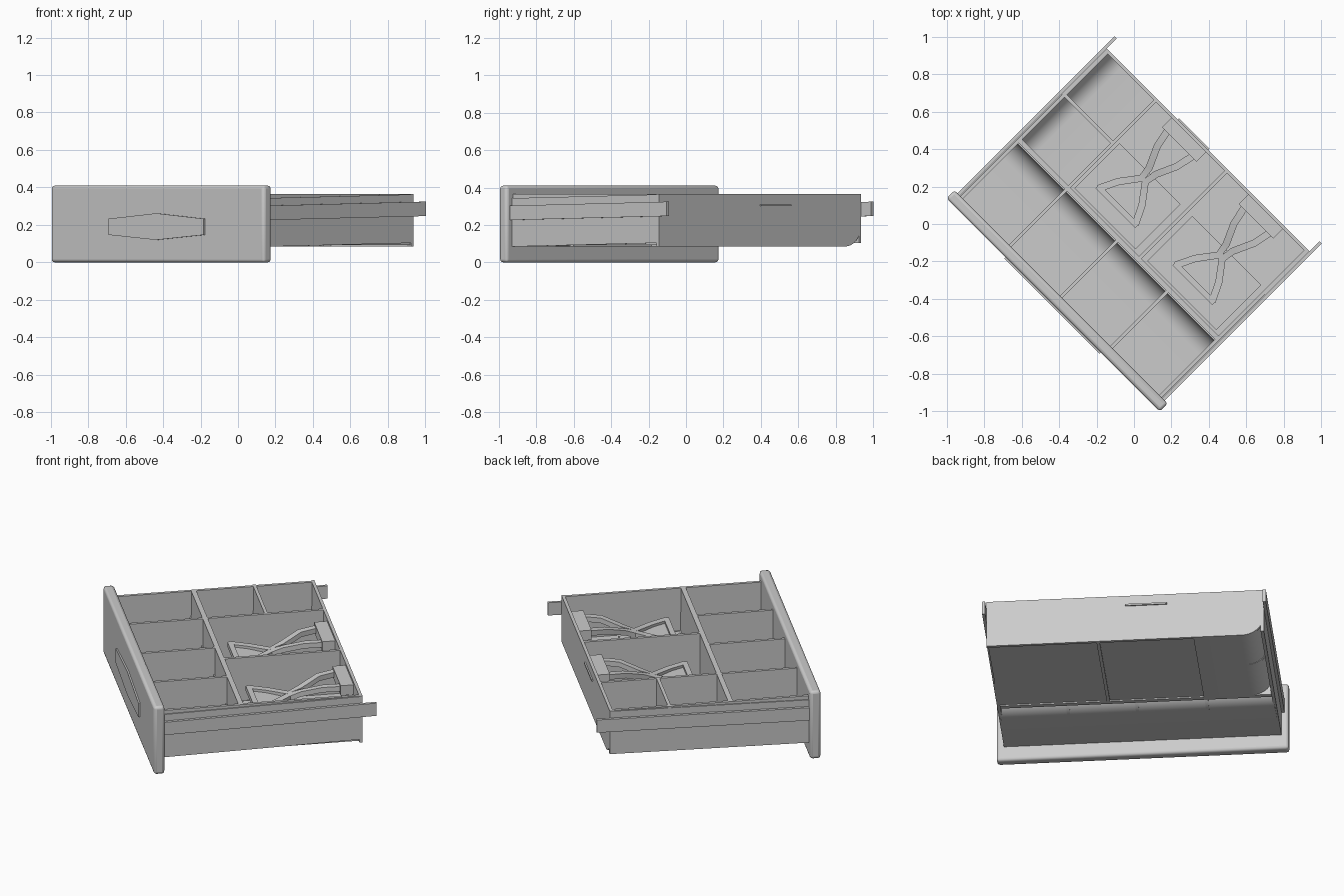
import bpy, bmesh, math
from mathutils import Matrix, Vector

old = bpy.data.objects.get("Cube")
if old:
    bpy.data.objects.remove(old, do_unlink=True)

mat = bpy.data.materials.new("warm_grey")
mat.use_nodes = True
GREY = (0.6, 0.6, 0.6, 1)
mat.diffuse_color = GREY
mat.node_tree.nodes["Principled BSDF"].inputs["Base Color"].default_value = GREY

TURN = Matrix.Rotation(math.radians(-45), 4, 'Z')   # drawer stands diagonally
SLOPE = 0.018                                       # slight rise of the sides to the back

# Main dimensions: half width, front, lateral divider, back, floor, rim
W, FRONT, MID, BACK = 0.765, -0.555, -0.13, 0.56
FLOOR, RIM, T, R = 0.085, 0.365, 0.018, 0.12
COL_A, COL_B = -0.385, 0.15


def finish(name, bm, bevel=0, tilt=False):
    bmesh.ops.recalc_face_normals(bm, faces=bm.faces)
    if tilt:
        for v in bm.verts:
            v.co.z += SLOPE * (v.co.y - BACK)
    bm.transform(TURN)
    me = bpy.data.meshes.new(name)
    bm.to_mesh(me)
    bm.free()
    me.materials.append(mat)
    ob = bpy.data.objects.new(name, me)
    bpy.context.collection.objects.link(ob)
    if bevel:
        mod = ob.modifiers.new("soft_edges", 'BEVEL')
        mod.width, mod.segments = bevel, 3
    bpy.context.view_layer.objects.active = ob
    ob.select_set(True)
    bpy.ops.object.shade_smooth_by_angle(angle=math.radians(35))
    ob.select_set(False)
    return ob


def prism(name, pts, axis, a, b, **kw):
    """Extrude a 2D profile along an axis between a and b."""
    place = {'x': lambda p, t: (t, p[0], p[1]),
             'y': lambda p, t: (p[0], t, p[1]),
             'z': lambda p, t: (p[0], p[1], t)}[axis]
    bm = bmesh.new()
    lo = [bm.verts.new(place(p, a)) for p in pts]
    hi = [bm.verts.new(place(p, b)) for p in pts]
    n = len(pts)
    bm.faces.new(lo)
    bm.faces.new(hi)
    for i in range(n):
        j = (i + 1) % n
        bm.faces.new((lo[i], lo[j], hi[j], hi[i]))
    return finish(name, bm, **kw)


def box(name, x, y, z, **kw):
    rect = [(x[0], y[0]), (x[1], y[0]), (x[1], y[1]), (x[0], y[1])]
    return prism(name, rect, 'z', z[0], z[1], **kw)


def ribbon(name, path, width, height):
    """Strip of rectangular section following a 3D path."""
    path = [Vector(p) for p in path]
    bm = bmesh.new()
    rings = []
    for i, p in enumerate(path):
        d = path[min(i + 1, len(path) - 1)] - path[max(i - 1, 0)]
        side = Vector((-d.y, d.x, 0)).normalized() * width / 2
        up = Vector((0, 0, height / 2))
        rings.append([bm.verts.new(p + s * side + h * up)
                      for s, h in ((1, 1), (1, -1), (-1, -1), (-1, 1))])
    for r, s in zip(rings, rings[1:]):
        for k in range(4):
            m = (k + 1) % 4
            bm.faces.new((r[k], r[m], s[m], s[k]))
    bm.faces.new(rings[0])
    bm.faces.new(rings[-1])
    return finish(name, bm)


def arc(wall, sign, radius, steps=10):
    """Quarter round from the floor up to a wall; sign points to the wall."""
    cx, cz = wall - sign * R, FLOOR + R
    return [(cx + sign * radius * math.sin(t), cz - radius * math.cos(t))
            for t in (i * math.pi / 2 / steps for i in range(steps + 1))]


def scoop(start, wall, sign):
    """Closed section of a thin floor that curves up into a wall."""
    outer = [(start, FLOOR)] + arc(wall, sign, R)
    inner = [(start, FLOOR + 0.012)] + arc(wall, sign, R - 0.012)
    return outer + inner[::-1]


def rounded_panel(start, wall, sign):
    """Upright panel with one rounded lower corner."""
    return [(start, FLOOR)] + arc(wall, sign, R) + [(wall, RIM), (start, RIM)]


# Front panel and its raised six-sided plate
box("front_panel", (-0.805, 0.805), (-0.61, -0.55), (0, 0.41), bevel=0.016)
plate = [(-0.36, 0.147), (0, 0.12), (0.36, 0.147),
         (0.36, 0.233), (0, 0.262), (-0.36, 0.233)]
prism("front_plate", plate, 'y', -0.619, -0.609)

# Sides and runners
for s, label in ((-1, "right"), (1, "left")):
    box(label + "_side", sorted((s * W, s * (W - T))), (FRONT, BACK),
        (0.104, RIM - 0.002), tilt=True)
    box(label + "_inner_rim", sorted((s * (W - 0.006), s * (W - T - 0.006))),
        (FRONT, BACK), (0.22, RIM))
    box(label + "_runner", sorted((s * W, s * (W + 0.017))), (FRONT, 0.635),
        (0.246, 0.323), tilt=True)

# Back wall and the dividers
prism("back_wall", rounded_panel(W, -W, -1), 'y', BACK - T, BACK)
box("cross_divider", (-W + T, W - T), (MID, MID + 0.028), (FLOOR, RIM))
prism("small_divider", rounded_panel(COL_A, -W, -1), 'y', 0.225 - T / 2, 0.225 + T / 2)
for x in (COL_A, COL_B):
    box("rear_divider", (x - T / 2, x + T / 2), (MID, BACK), (FLOOR, RIM))
for x in (-0.385, 0, 0.38):
    prism("front_divider", rounded_panel(FRONT, MID + 0.014, 1), 'x', x - T / 2, x + T / 2)

# Floors: scooped in front and in the narrow column, flat in the wide ones
prism("front_floor", scoop(FRONT, MID + 0.005, 1), 'x', -W + T / 2, W - T / 2)
prism("narrow_floor", scoop(COL_A, -W + 0.005, -1), 'y', MID + 0.01, BACK - T / 2)
box("wide_floor", (COL_A, W - T / 2), (MID + 0.01, BACK - T / 2), (0.092, 0.105))

# Trays and forked holders hooked over the back wall
for cx, half in ((-0.13, 0.23), (0.45, 0.26)):
    box("tray_plate", (cx - half, cx + half), (-0.09, 0.25), (0.105, 0.118))
    z = 0.245
    pad = [(cx - 0.13, 0.005), (cx + 0.13, 0.005), (cx + 0.085, 0.1),
           (cx, 0.2), (cx - 0.085, 0.1)]
    prism("holder_pad", pad, 'z', z - 0.012, z)
    ribbon("holder_front_bar", [(cx - 0.15, 0.005, z), (cx + 0.15, 0.005, z)], 0.03, 0.03)
    for s in (-1, 1):
        ribbon("holder_arm", [(cx + s * 0.138, 0, z), (cx + s * 0.09, 0.1, z),
                              (cx + s * 0.015, 0.2, z + 0.005),
                              (cx + s * 0.025, 0.27, z + 0.03),
                              (cx + s * 0.075, 0.38, z + 0.07),
                              (cx + s * 0.1, 0.5, z + 0.08)], 0.038, 0.03)
    box("holder_hook", (cx - 0.13, cx + 0.13), (0.47, BACK - T), (0.29, 0.35))
    box("holder_stem", (cx - 0.02, cx + 0.02), (0.19, 0.23), (0.1, z))

# Slim grip bar on the back wall
box("back_grip", (-0.23, 0), (BACK - 0.002, BACK + 0.008), (0.3, 0.31))
